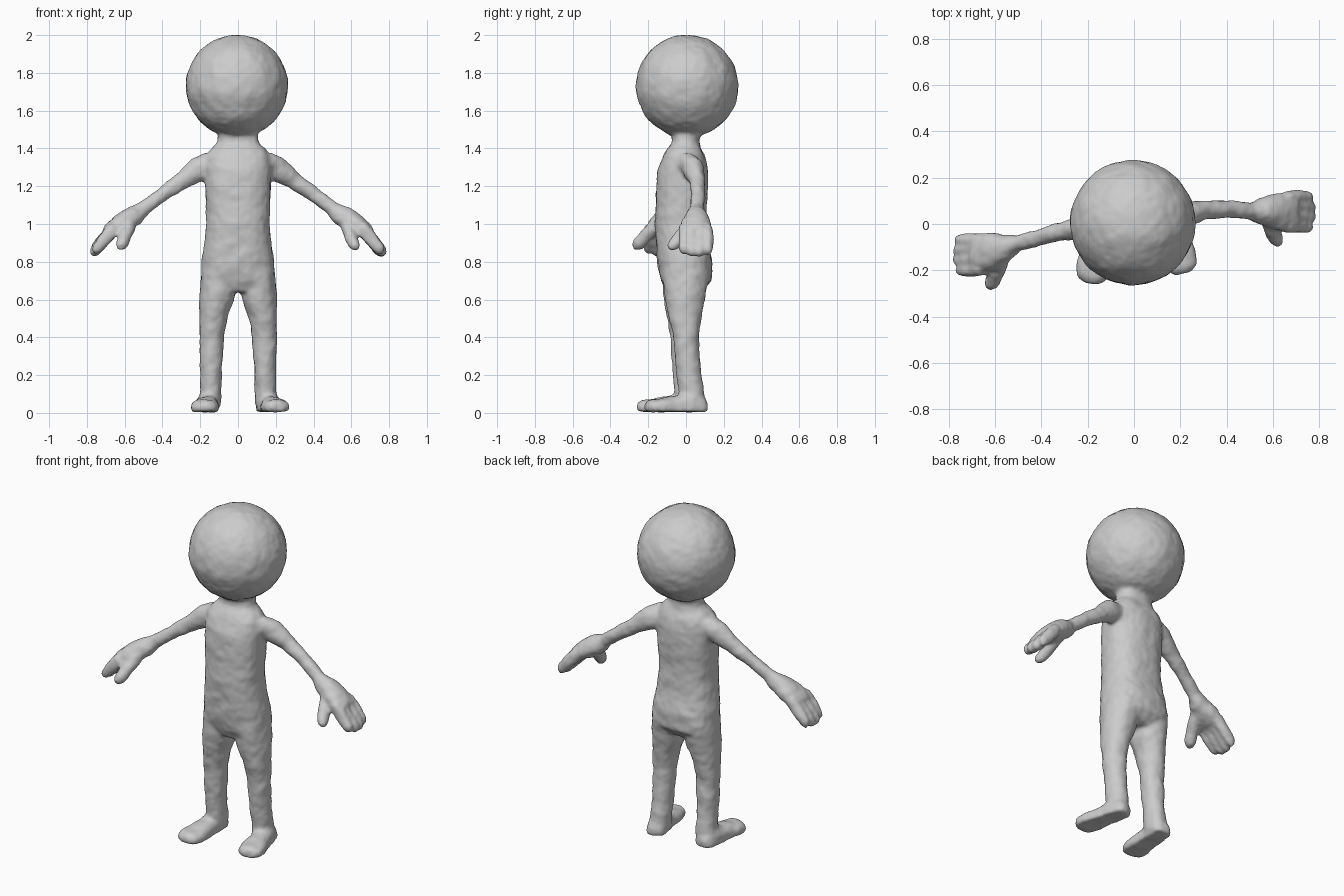
import bpy, bmesh, math
from mathutils import Vector, Matrix

if "Cube" in bpy.data.objects:
    bpy.data.objects.remove(bpy.data.objects["Cube"])

X, Y, Z = Vector((1, 0, 0)), Vector((0, 1, 0)), Vector((0, 0, 1))
bm = bmesh.new()


def loft(sections, u, v, power=1.0, n=24):
    """Skin rounded rings (centre, radius along u, radius along v), kept above the floor."""
    rings = []
    for c, ru, rv in sections:
        ring = []
        for i in range(n):
            a = 2 * math.pi * i / n
            cu, sv = math.cos(a), math.sin(a)
            p = (Vector(c) + u * ru * math.copysign(abs(cu) ** power, cu)
                 + v * rv * math.copysign(abs(sv) ** power, sv))
            p.z = max(p.z, 0.006)
            ring.append(bm.verts.new(p))
        rings.append(ring)
    faces = [bm.faces.new(rings[0]), bm.faces.new(rings[-1])]
    for a, b in zip(rings, rings[1:]):
        for i in range(n):
            j = (i + 1) % n
            faces.append(bm.faces.new((a[i], a[j], b[j], b[i])))
    bmesh.ops.recalc_face_normals(bm, faces=faces)


# Head
bmesh.ops.create_uvsphere(bm, u_segments=48, v_segments=32, radius=0.271,
                          matrix=Matrix.Translation((-0.005, 0.006, 1.73)))

# Torso and neck: z, centre y, half width, half depth
torso = [(.64, -.01, .17, .09), (.7, 0, .195, .136), (.8, -.006, .193, .147),
         (.9, -.02, .178, .138), (1.0, -.027, .168, .138), (1.1, -.025, .17, .135),
         (1.2, -.022, .175, .138), (1.3, -.016, .178, .13), (1.36, -.012, .17, .112),
         (1.4, -.01, .145, .09), (1.43, 0, .11, .074), (1.55, 0, .1, .07)]
loft([((0, y, z), rx, ry) for z, y, rx, ry in torso], X, Y, 0.85)

# Legs: z, centre x, centre y, half width, half depth
leg = [(.75, .1, 0, .095, .125), (.6, .112, -.005, .093, .107), (.5, .132, -.003, .073, .086),
       (.4, .14, 0, .066, .068), (.2, .143, .015, .057, .066), (.12, .145, .028, .057, .068),
       (.04, .147, .038, .058, .065)]
# Feet: position from heel to toe, half width, height
foot = [(0, .03, .06), (.06, .052, .09), (.25, .06, .12), (.5, .062, .09),
        (.75, .076, .078), (.92, .066, .07), (1, .036, .052)]
# Arms: distance from centre, height, half depth, half thickness
arm = [(.12, 1.32, .065, .08), (.2, 1.295, .06, .07), (.3, 1.225, .042, .047),
       (.4, 1.157, .038, .039), (.5, 1.082, .036, .038), (.55, 1.045, .058, .058),
       (.62, 1.0, .082, .056), (.69, .95, .084, .04)]
reach = {1: [0, .035, .06, .065, .055, .055, .052, .052],
         -1: [0, -.01, -.03, -.055, -.085, -.105, -.12, -.135]}
heel_toe = {1: (Vector((.14, .11, .03)), Vector((.215, -.215, .03))),
            -1: (Vector((-.155, .085, .03)), Vector((-.18, -.258, .03)))}

for s in (1, -1):
    back = 0.028 if s < 0 else 0
    loft([((s * x, y - back * (.8 - z) / .8, z), rx, ry)
          for z, x, y, rx, ry in leg], X, Y, 0.95)

    heel, toe = heel_toe[s]
    side = (toe - heel).cross(Z).normalized()
    loft([(heel.lerp(toe, t), w, h - .03) for t, w, h in foot], side, Z, 0.85)

    # Arm with palm
    thick = Vector((s * .66, 0, .75))
    loft([((s * x, y, z), ry, rt)
          for (x, z, ry, rt), y in zip(arm, reach[s])], Y, thick)

    # Four short fingers
    cy = reach[s][-1]
    for k, length in enumerate((.90, 1.0, 1.0, .92)):
        y = cy + (k - 1.5) * .044
        path = [(0, .026, .036), (.055, .028, .038), (.115, .028, .036),
                (.155, .025, .031), (.178, .012, .016)]
        loft([((s * (.655 + .69 * d * length), y, .98 - .82 * d * length), ry, rt)
              for d, ry, rt in path], Y, thick, n=16)

    # Thumb
    path = [(0, .04), (.35, .038), (.7, .036), (.95, .034), (1.08, .026), (1.16, .012)]
    loft([((s * (.575 + .04 * t), cy - .02 - .105 * t, 1.0 - .115 * t), r, r)
          for t, r in path], X, Vector((0, .73, -.68)), n=16)

mesh = bpy.data.meshes.new("figure")
bm.to_mesh(mesh)
bm.free()
figure = bpy.data.objects.new("figure", mesh)
bpy.context.collection.objects.link(figure)

# Fuse the parts into one soft, slightly lumpy skin
fuse = figure.modifiers.new("fuse", 'REMESH')
fuse.mode = 'VOXEL'
fuse.voxel_size = 0.011
fuse.use_smooth_shade = True
soften = figure.modifiers.new("soften", 'SMOOTH')
soften.factor = 0.5
soften.iterations = 8
clay = bpy.data.textures.new("clay", 'CLOUDS')
clay.noise_scale = 0.07
lumps = figure.modifiers.new("lumps", 'DISPLACE')
lumps.texture = clay
lumps.strength = 0.012
lumps.mid_level = 0.5
